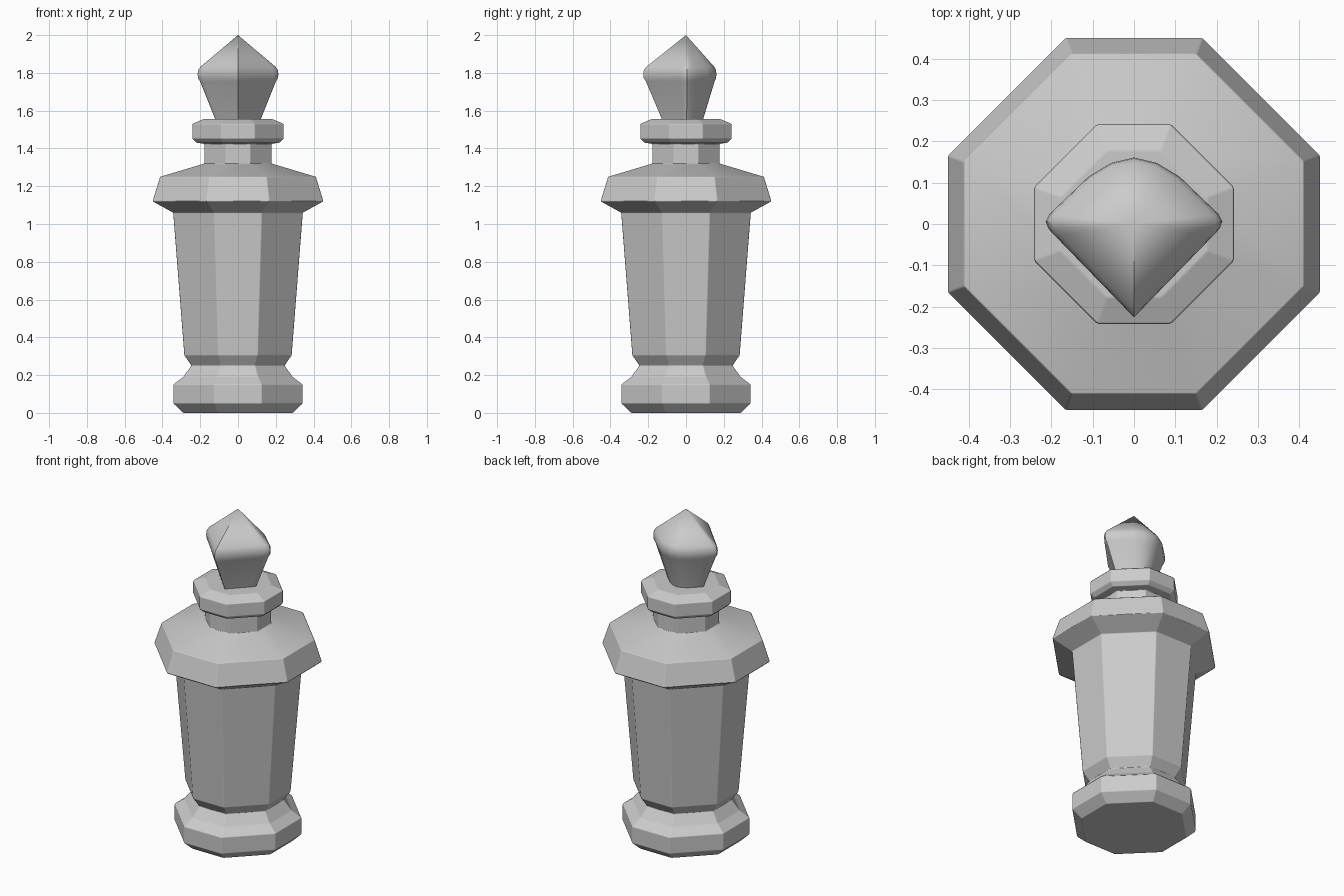
import bpy, bmesh, math

if "Cube" in bpy.data.objects:
    bpy.data.objects.remove(bpy.data.objects["Cube"])

# Eight-sided outline with flats on the axes and narrow front faces
K = 0.367
OCTAGON = [(1, -K), (1, K), (K, 1), (-K, 1), (-1, K), (-1, -K), (-K, -1), (K, -1)]


def loft(name, outline, profile, tip=None, bevel=0.0, angle=30):
    """Stack scaled copies of an outline; close with caps or a tip."""
    bm = bmesh.new()
    rings = [[bm.verts.new((x * s, y * s, z)) for x, y in outline] for s, z in profile]
    n = len(outline)
    for a, b in zip(rings, rings[1:]):
        for i in range(n):
            j = (i + 1) % n
            bm.faces.new((a[i], a[j], b[j], b[i]))
    bm.faces.new(rings[0][::-1])
    top = rings[-1]
    if tip is None:
        bm.faces.new(top)
    else:
        v = bm.verts.new((0, 0, tip))
        for i in range(n):
            bm.faces.new((top[i], top[(i + 1) % n], v))
    bmesh.ops.recalc_face_normals(bm, faces=bm.faces)
    mesh = bpy.data.meshes.new(name)
    bm.to_mesh(mesh)
    bm.free()
    ob = bpy.data.objects.new(name, mesh)
    bpy.context.collection.objects.link(ob)
    bpy.ops.object.select_all(action='DESELECT')
    ob.select_set(True)
    bpy.context.view_layer.objects.active = ob
    bpy.ops.object.shade_smooth_by_angle(angle=math.radians(angle))
    if bevel:
        m = ob.modifiers.new("soft_edges", 'BEVEL')
        m.width = bevel
        m.segments = 1
        m.limit_method = 'ANGLE'
        m.angle_limit = math.radians(15)
        m.harden_normals = True
    return ob


# Foot, tapered body, shoulder, neck and collar in one profile
loft("bottle_body", OCTAGON, [
    (0.29, 0.0), (0.342, 0.05), (0.342, 0.15), (0.29, 0.19), (0.246, 0.25),
    (0.284, 0.305), (0.343, 1.06), (0.452, 1.12), (0.412, 1.25),
    (0.178, 1.32), (0.178, 1.425), (0.22, 1.43), (0.242, 1.452),
    (0.242, 1.53), (0.178, 1.557)], bevel=0.004)

# Stopper: pointed at the front, rounded at the sides and back
half = [(0.19, -0.03), (0.207, -0.012), (0.214, 0.006), (0.205, 0.024),
        (0.165, 0.062), (0.11, 0.115), (0.055, 0.148)]
outline = [(0, -0.226)] + half + [(0, 0.161)] + [(-x, y) for x, y in reversed(half)]
loft("stopper", outline, [
    (0.555, 1.55), (0.94, 1.755), (0.99, 1.772), (1.0, 1.795),
    (0.985, 1.815), (0.93, 1.832)], tip=2.0, angle=35)
